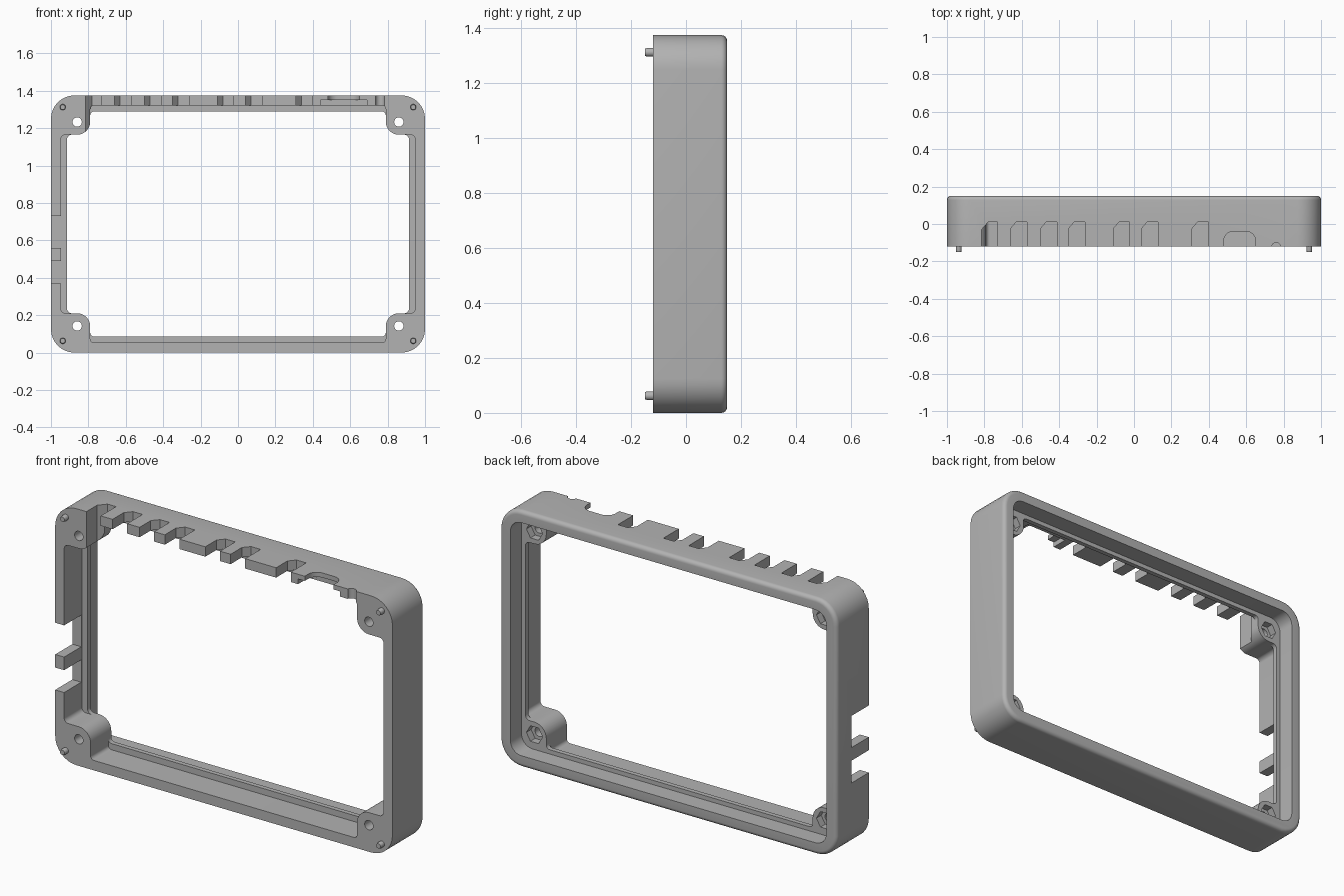
import bpy, bmesh, math
from mathutils import Vector

cube = bpy.data.objects.get("Cube")
if cube:
    bpy.data.objects.remove(cube, do_unlink=True)

HEIGHT = 1.375
MID = HEIGHT / 2
FRONT, BACK = -0.12, 0.15
SHELF, REBATE = 0.03, 0.055      # front and back planes of the inner lip

grey = bpy.data.materials.new("matte grey")
grey.use_nodes = True
grey.diffuse_color = (0.45, 0.45, 0.45, 1)
grey.node_tree.nodes["Principled BSDF"].inputs["Base Color"].default_value = grey.diffuse_color


def rounded(corners, steps=8):
    """Polygon with each (x, y, radius) corner replaced by an arc."""
    pts = []
    for i, (x, y, r) in enumerate(corners):
        p = Vector((x, y))
        a = (Vector(corners[i - 1][:2]) - p).normalized()
        b = (Vector(corners[(i + 1) % len(corners)][:2]) - p).normalized()
        if r == 0:
            pts.append(p)
            continue
        half = a.angle(b) / 2
        centre = p + (a + b).normalized() * r / math.sin(half)
        start = p + a * r / math.tan(half) - centre
        end = p + b * r / math.tan(half) - centre
        for k in range(steps + 1):
            t = k / steps
            sweep = math.pi - 2 * half
            d = (start * math.sin((1 - t) * sweep) + end * math.sin(t * sweep)) / math.sin(sweep)
            pts.append(centre + d)
    return pts


def loft(name, loops):
    """Closed solid skinned through matching loops of points."""
    bm = bmesh.new()
    rings = [[bm.verts.new(p) for p in loop] for loop in loops]
    for lower, upper in zip(rings, rings[1:]):
        for i in range(len(lower)):
            j = (i + 1) % len(lower)
            bm.faces.new((lower[i], lower[j], upper[j], upper[i]))
    bm.faces.new(rings[0])
    bm.faces.new(rings[-1])
    bmesh.ops.recalc_face_normals(bm, faces=bm.faces)
    mesh = bpy.data.meshes.new(name)
    bm.to_mesh(mesh)
    bm.free()
    mesh.materials.append(grey)
    obj = bpy.data.objects.new(name, mesh)
    bpy.context.collection.objects.link(obj)
    return obj


def at_y(pts, y):
    return [(p[0], y, p[1]) for p in pts]


def prism_y(name, pts, y0, y1):
    return loft(name, [at_y(pts, y0), at_y(pts, y1)])


def prism_z(name, pts, z0, z1):
    return loft(name, [[(p[0], p[1], z) for p in pts] for z in (z0, z1)])


def box(x0, x1, y0, y1):
    return [(x0, y0), (x1, y0), (x1, y1), (x0, y1)]


def disc(cx, cy, r, n=24):
    return [(cx + r * math.cos(2 * math.pi * k / n), cy + r * math.sin(2 * math.pi * k / n))
            for k in range(n)]


def frame_rect(inset, radius):
    x, h = 1 - inset, MID - inset
    return [(p.x, p.y + MID) for p in
            rounded([(-x, -h, radius), (x, -h, radius), (x, h, radius), (-x, h, radius)])]


def opening(inset):
    """Inner opening that steps around the four corner bosses."""
    x, h, bx, bh = 1 - inset, MID - inset, 0.79, MID - 0.21
    quarter = [(x, bh, 0.025), (bx, bh, 0.07), (bx, h, 0.02)]
    corners = list(quarter)
    corners += [(-a, b, r) for a, b, r in reversed(quarter)]
    corners += [(-a, -b, r) for a, b, r in quarter]
    corners += [(a, -b, r) for a, b, r in reversed(quarter)]
    return [(p.x, p.y + MID) for p in rounded(corners)]


# Outer body with a rounded back edge
EDGE, CORNER = 0.022, 0.125
loops = [at_y(frame_rect(0, CORNER), FRONT)]
for k in range(7):
    a = k / 6 * math.pi / 2
    d = EDGE * (1 - math.cos(a))
    loops.append(at_y(frame_rect(d, CORNER - d), BACK - EDGE + EDGE * math.sin(a)))
frame = loft("bezel_frame", loops)

# Front cavity, inner lip opening and rear rebate
cutters = [
    prism_y("cavity_cutter", opening(0.053), FRONT - 0.1, SHELF),
    prism_y("lip_cutter", opening(0.086), FRONT - 0.1, BACK + 0.1),
    prism_y("rebate_cutter", frame_rect(0.063, 0.065), REBATE, BACK + 0.1),
]

# Screw holes with hexagonal nut pockets
corner_signs = [(sx, sz) for sx in (-1, 1) for sz in (-1, 1)]
for sx, sz in corner_signs:
    cx, cz = sx * 0.86, MID + sz * 0.545
    cutters.append(prism_y("screw_cutter", disc(cx, cz, 0.025), FRONT - 0.1, BACK))
    cutters.append(prism_y("nut_cutter", disc(cx, cz, 0.048, 6), REBATE - 0.04, BACK))

# Chamfered cable notches along the top
NOTCH, LOW = 0.01, FRONT - 0.1
for x0 in (-0.66, -0.5, -0.35, -0.11, 0.04, 0.31):
    x1 = x0 + 0.087
    pts = [(x0, LOW), (x1, LOW), (x1, NOTCH), (x0 + 0.03, NOTCH), (x0, NOTCH - 0.035)]
    cutters.append(prism_z("notch_cutter", pts, 1.28, 1.5))
pts = [(-0.815, LOW), (-0.73, LOW), (-0.73, NOTCH), (-0.78, NOTCH), (-0.815, NOTCH - 0.04)]
cutters.append(prism_z("boss_notch_cutter", pts, 1.15, 1.5))

# Rounded plug opening, its inner pocket and a small round port
plug = rounded([(0.48, LOW, 0), (0.65, LOW, 0), (0.65, -0.04, 0.05), (0.48, -0.04, 0.05)])
cutters.append(prism_z("plug_cutter", plug, 1.28, 1.5))
cutters.append(prism_z("pocket_cutter", box(0.44, 0.69, LOW, -0.03), 1.28, 1.35))
cutters.append(prism_z("port_cutter", disc(0.76, -0.125, 0.025), 1.28, 1.5))

# Square notches in the side wall
for z0, z1 in ((0.37, 0.49), (0.56, 0.73)):
    cutters.append(prism_z("side_cutter", box(-1.1, -0.93, LOW, 0.025), z0, z1))

bpy.context.view_layer.objects.active = frame
for cutter in cutters:
    mod = frame.modifiers.new("cut", 'BOOLEAN')
    mod.operation = 'DIFFERENCE'
    mod.solver = 'EXACT'
    mod.object = cutter
    bpy.ops.object.modifier_apply(modifier=mod.name)
    bpy.data.objects.remove(cutter, do_unlink=True)

# Tapered locating pins on the front face
parts = [frame]
for sx, sz in corner_signs:
    cx, cz = sx * 0.937, MID + sz * 0.625
    rings = ((0.016, FRONT + 0.01), (0.016, FRONT - 0.02), (0.013, FRONT - 0.03))
    parts.append(loft("locating_pin", [at_y(disc(cx, cz, r, 16), y) for r, y in rings]))

bpy.ops.object.select_all(action='DESELECT')
for obj in parts:
    obj.select_set(True)
bpy.ops.object.shade_smooth_by_angle(angle=math.radians(30))
